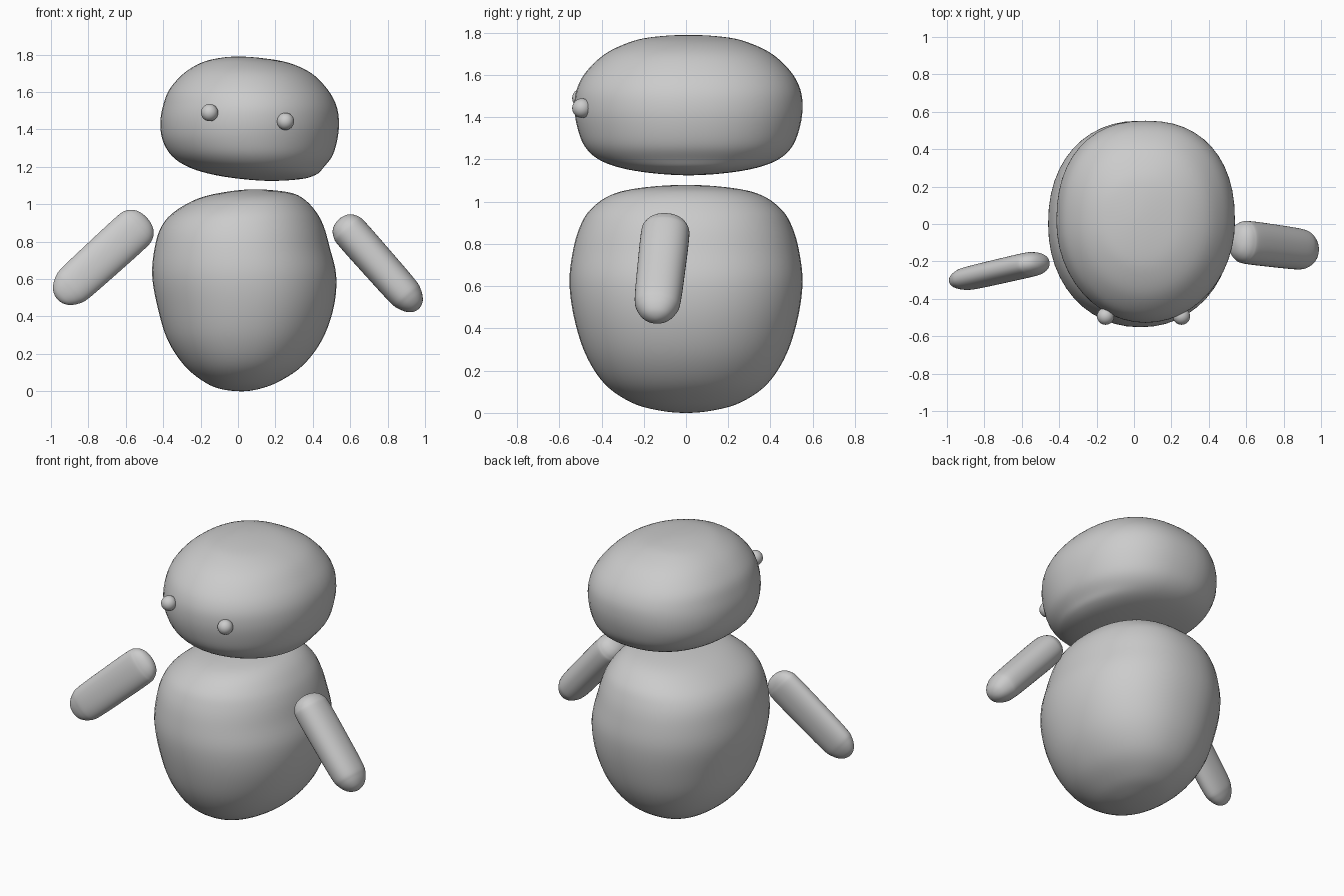
import bpy, bmesh, math
from mathutils import Matrix, Vector

if "Cube" in bpy.data.objects:
    bpy.data.objects.remove(bpy.data.objects["Cube"])

SEG, STEPS = 48, 5


def spow(v, e):
    return math.copysign(abs(v) ** e, v)


def spline(a, b, c, d, t):
    # Catmull-Rom interpolation of two middle keys
    return [0.5 * (2*q + (r-p)*t + (2*p-5*q+4*r-s)*t*t + (3*q-p-3*r+s)*t**3)
            for p, q, r, s in zip(a, b, c, d)]


def blob(name, bottom, rings, top, cy=0.0, front=2.0, back=2.0, matrix=None):
    """Loft of rounded rings (z, x_min, x_max, y_half) between two poles (z, x)."""
    def pole(p):
        return (p[0], p[1], p[1], 0.0)

    def through(r):  # the ring seen past the pole, for a round cap
        return (r[0], r[2], r[1], -r[3])

    keys = [through(rings[0]), pole(bottom), *rings, pole(top), through(rings[-1])]
    samples = []
    for i in range(1, len(keys) - 2):
        for k in range(STEPS):
            samples.append(spline(*keys[i-1:i+3], k / STEPS))
    bm = bmesh.new()
    loops = []
    for z, x0, x1, h in samples[1:]:
        loop = []
        for j in range(SEG):
            a = 2 * math.pi * j / SEG
            e = 2 / (back if math.sin(a) > 0 else front)
            loop.append(bm.verts.new(((x0+x1)/2 + (x1-x0)/2 * spow(math.cos(a), e),
                                      cy + h * spow(math.sin(a), e), z)))
        loops.append(loop)
    lo = bm.verts.new((bottom[1], cy, bottom[0]))
    hi = bm.verts.new((top[1], cy, top[0]))
    for j in range(SEG):
        n = (j + 1) % SEG
        bm.faces.new((lo, loops[0][n], loops[0][j]))
        bm.faces.new((hi, loops[-1][j], loops[-1][n]))
        for a, b in zip(loops, loops[1:]):
            bm.faces.new((a[j], a[n], b[n], b[j]))
    bmesh.ops.recalc_face_normals(bm, faces=bm.faces)
    if matrix:
        bm.transform(matrix)
    me = bpy.data.meshes.new(name)
    bm.to_mesh(me)
    bm.free()
    me.shade_smooth()
    ob = bpy.data.objects.new(name, me)
    bpy.context.collection.objects.link(ob)
    return ob


def arm(name, start, end, half_side, half_y):
    """Tapered flattened capsule from shoulder to tip."""
    start, end = Vector(start), Vector(end)
    axis = (end - start).normalized()
    side = Vector((0, 1, 0)).cross(axis).normalized()
    depth = axis.cross(side)
    m = Matrix((side, depth, axis)).transposed().to_4x4()
    m.translation = start
    length = (end - start).length
    shape = [(.012, .42), (.04, .71), (.09, .92), (.17, 1), (.5, .99),
             (.8, .95), (.89, .83), (.955, .59), (.988, .32)]
    rings = [(t * length, -f * half_side, f * half_side, f * half_y) for t, f in shape]
    return blob(name, (0, 0), rings, (length, 0), front=2.2, back=2.2, matrix=m)


# Body
blob("body", (0, .02), [
    (.012, -.09, .11, .13), (.05, -.18, .215, .26), (.137, -.286, .345, .385),
    (.276, -.377, .45, .475), (.45, -.43, .512, .53), (.62, -.459, .525, .552),
    (.77, -.445, .49, .535), (.88, -.41, .459, .503), (.96, -.34, .417, .455),
    (1.03, -.215, .35, .36), (1.065, -.07, .265, .22)],
    (1.08, .09), front=2.1, back=2.2)

# Head
blob("head", (1.125, .18), [
    (1.135, .02, .34, .17), (1.16, -.14, .42, .32), (1.2, -.267, .46, .425),
    (1.26, -.355, .505, .49), (1.345, -.404, .531, .525), (1.44, -.415, .54, .54),
    (1.53, -.4, .525, .53), (1.615, -.366, .478, .485), (1.7, -.29, .393, .395),
    (1.755, -.2, .275, .28), (1.78, -.11, .14, .17)],
    (1.79, 0), cy=.012, front=2.0, back=2.3)

# Arms
arm("left_arm", (-.487, -.2, .927), (-.965, -.31, .492), .114, .065)
arm("right_arm", (.54, -.09, .92), (.965, -.145, .44), .095, .115)

# Eyes
for side, x, z in (("left", -.152, 1.49), ("right", .254, 1.443)):
    bpy.ops.mesh.primitive_uv_sphere_add(segments=24, ring_count=16, radius=.046,
                                         location=(x, -.493, z))
    bpy.context.object.name = side + "_eye"
    bpy.ops.object.shade_smooth()
